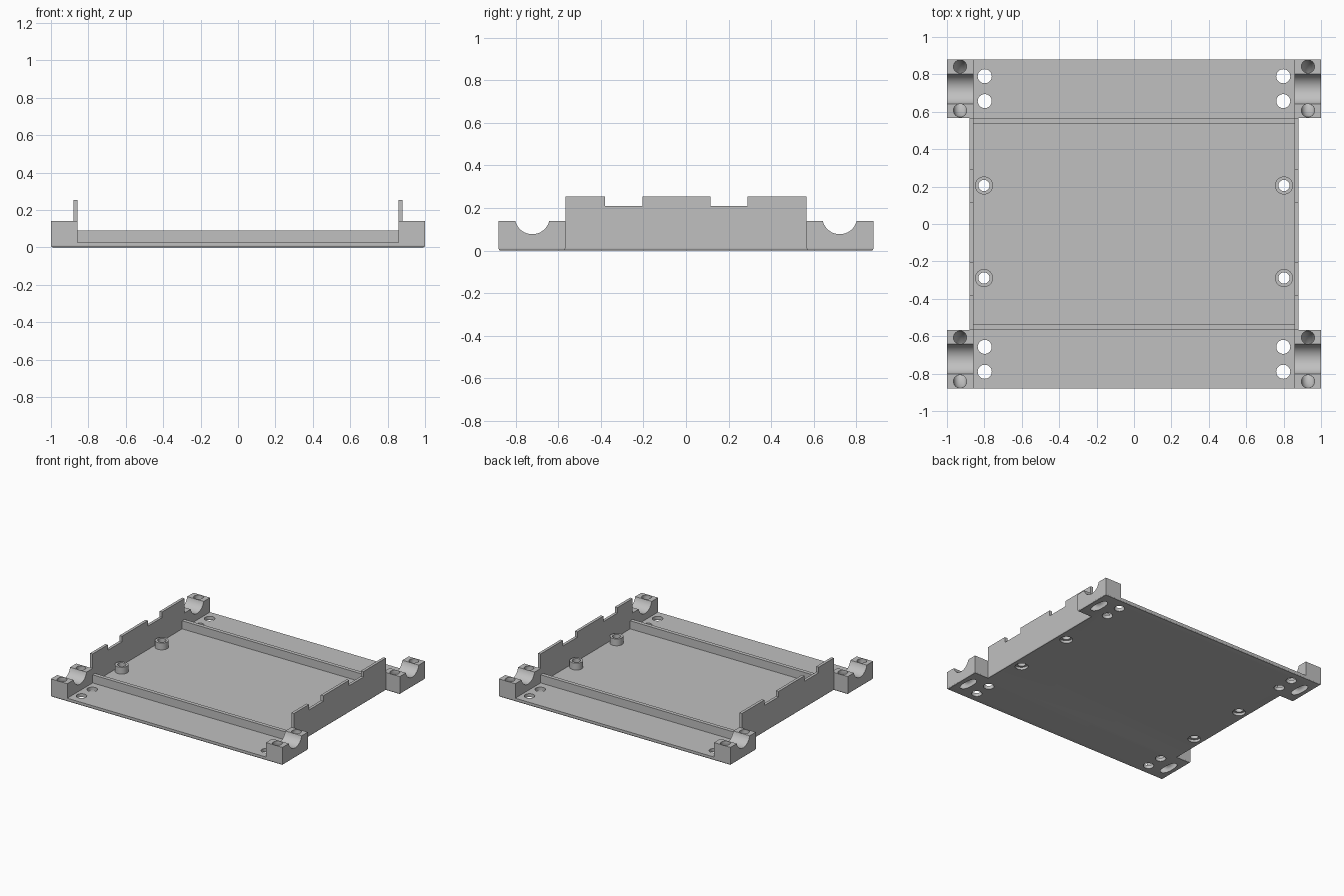
import bpy, bmesh, math
from mathutils import Vector, Matrix

cube = bpy.data.objects.get("Cube")
if cube:
    bpy.data.objects.remove(cube, do_unlink=True)

grey = bpy.data.materials.new("light grey plastic")
grey.use_nodes = True
colour = (0.53, 0.53, 0.53, 1)
grey.diffuse_color = colour
grey.node_tree.nodes["Principled BSDF"].inputs["Base Color"].default_value = colour

# Main dimensions
HALF_X, HALF_Y = 1.0, 0.88
WALL_IN, WALL_OUT, MID_Y = 0.858, 0.88, 0.567
FLOOR, BLOCK_TOP, WALL_TOP = 0.027, 0.14, 0.253
SHAFT_Y = 0.722
SIDES = (-1, 1)


def to_object(name, bm):
    bmesh.ops.recalc_face_normals(bm, faces=bm.faces)
    mesh = bpy.data.meshes.new(name)
    bm.to_mesh(mesh)
    bm.free()
    mesh.materials.append(grey)
    ob = bpy.data.objects.new(name, mesh)
    bpy.context.collection.objects.link(ob)
    return ob


def prism(points, offset):
    """Closed polygon pushed along an offset."""
    bm = bmesh.new()
    face = bm.faces.new([bm.verts.new(p) for p in points])
    top = bmesh.ops.extrude_face_region(bm, geom=[face])["geom"]
    bmesh.ops.translate(bm, vec=Vector(offset),
                        verts=[v for v in top if isinstance(v, bmesh.types.BMVert)])
    return bm


def box(name, x0, x1, y0, y1, z0, z1):
    return to_object(name, prism([(x0, y0, z0), (x1, y0, z0), (x1, y1, z0), (x0, y1, z0)],
                                 (0, 0, z1 - z0)))


def cylinder(name, radius, x, y, z0, z1, sides=40):
    bm = bmesh.new()
    bmesh.ops.create_cone(bm, cap_ends=True, segments=sides, radius1=radius, radius2=radius,
                          depth=z1 - z0, matrix=Matrix.Translation((x, y, (z0 + z1) / 2)))
    return to_object(name, bm)


def combine(target, part, operation):
    mod = target.modifiers.new(operation.lower(), "BOOLEAN")
    mod.operation, mod.solver, mod.object = operation, "EXACT", part
    bpy.context.view_layer.objects.active = target
    bpy.ops.object.modifier_apply(modifier=mod.name)
    bpy.data.objects.remove(part, do_unlink=True)


# Base plate with wide ends and a rounded bottom rim
quarter = [(HALF_X, HALF_Y), (HALF_X, MID_Y), (WALL_OUT, MID_Y)]
right = quarter + [(x, -y) for x, y in reversed(quarter)]
outline = right + [(-x, -y) for x, y in right]
plate = prism([(x, y, 0) for x, y in outline], (0, 0, FLOOR))
rim = [e for e in plate.edges if all(v.co.z < 0.001 for v in e.verts)]
bmesh.ops.bevel(plate, geom=rim, offset=0.01, segments=3, profile=0.5, affect="EDGES")
tray = to_object("mounting_tray", plate)

for s in SIDES:
    # Side wall with two notches
    notch = 0.21
    profile = [(-MID_Y, 0.015), (MID_Y, 0.015), (MID_Y, WALL_TOP)]
    for a, b in ((0.29, 0.115), (-0.205, -0.38)):
        profile += [(a, WALL_TOP), (a, notch), (b, notch), (b, WALL_TOP)]
    profile.append((-MID_Y, WALL_TOP))
    x0 = WALL_IN if s > 0 else -WALL_OUT
    wall = prism([(x0, y, z) for y, z in profile], (WALL_OUT - WALL_IN, 0, 0))
    combine(tray, to_object("side_wall", wall), "UNION")

    # Low cross ridge
    y0, y1 = sorted((s * 0.537, s * MID_Y))
    combine(tray, box("ridge", -WALL_IN - 0.01, WALL_IN + 0.01, y0, y1, 0.015, 0.09), "UNION")

    # Corner blocks
    for t in SIDES:
        x0, x1 = sorted((s * WALL_IN, s * HALF_X))
        y0, y1 = sorted((t * MID_Y, t * HALF_Y))
        combine(tray, box("corner_block", x0, x1, y0, y1, 0.015, BLOCK_TOP), "UNION")

# Board standoffs with recessed screw seats
for s in SIDES:
    for y in (0.206, -0.289):
        x = s * 0.802
        combine(tray, cylinder("standoff", 0.048, x, y, 0.015, 0.08), "UNION")
        combine(tray, cylinder("bore", 0.03, x, y, -0.1, 0.2), "DIFFERENCE")
        combine(tray, cylinder("screw_seat", 0.046, x, y, -0.1, 0.02), "DIFFERENCE")

for t in SIDES:
    # Round shaft cradle across the corner blocks
    cradle = cylinder("cradle", 0.082, 0, 0, -1.2, 1.2, 64)
    cradle.data.transform(Matrix.Translation((0, t * SHAFT_Y, 0.159))
                          @ Matrix.Rotation(math.pi / 2, 4, "Y"))
    combine(tray, cradle, "DIFFERENCE")
    for s in SIDES:
        # Mounting holes
        for y in (0.79, 0.657):
            combine(tray, cylinder("hole", 0.0375, s * 0.798, t * y, -0.1, 0.1), "DIFFERENCE")
        # Curved tie tunnel under the cradle
        bpy.ops.mesh.primitive_torus_add(
            major_segments=64, minor_segments=24, major_radius=0.118, minor_radius=0.035,
            location=(s * 0.93, t * 0.7245, 0.13), rotation=(0, math.pi / 2, 0))
        combine(tray, bpy.context.object, "DIFFERENCE")

# Smooth the round parts and keep the corners sharp
bpy.ops.object.select_all(action="DESELECT")
tray.select_set(True)
bpy.context.view_layer.objects.active = tray
bpy.ops.object.shade_smooth_by_angle(angle=math.radians(28))
